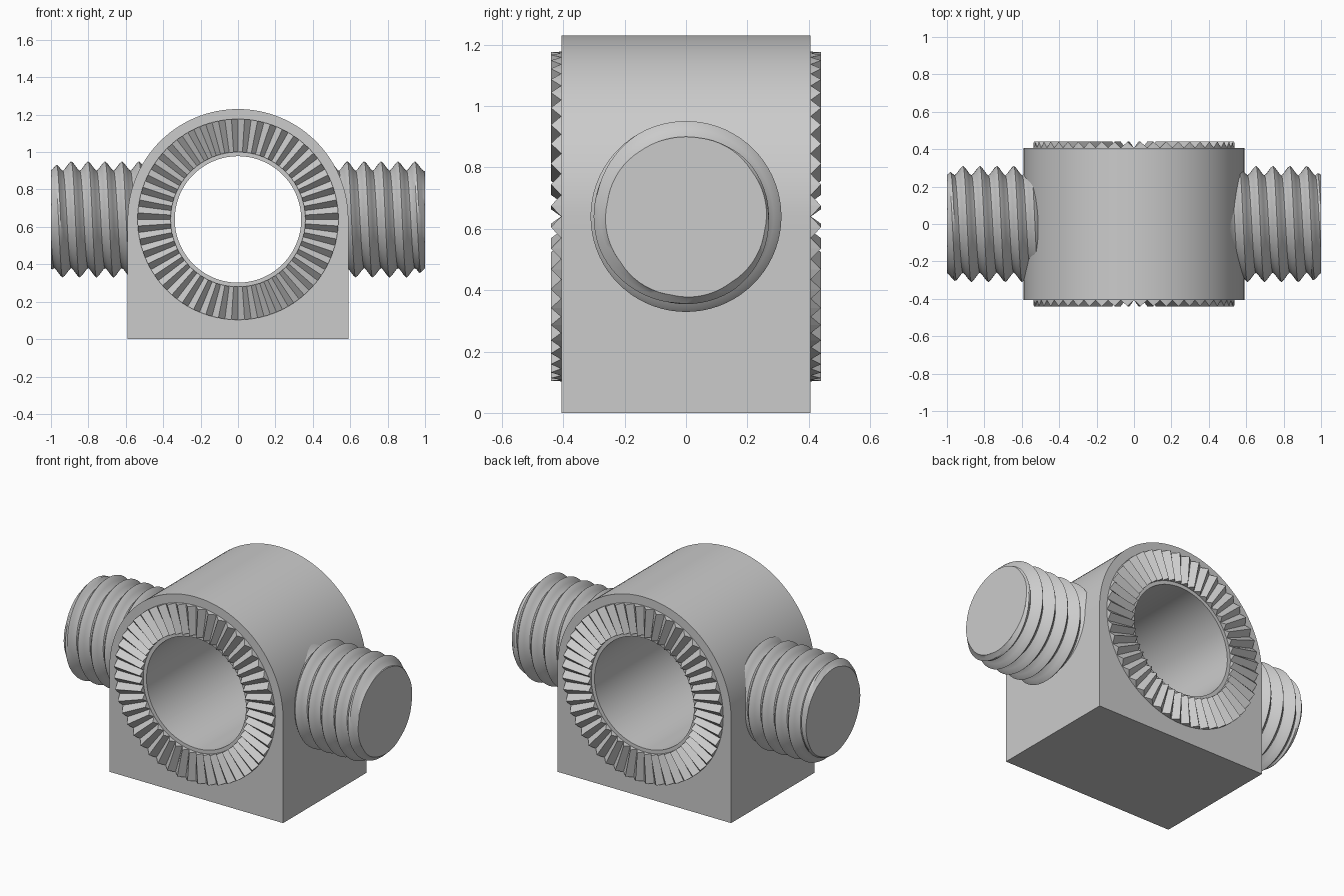
import bpy, bmesh, math

if "Cube" in bpy.data.objects:
    bpy.data.objects.remove(bpy.data.objects["Cube"], do_unlink=True)

AXIS_Z = 0.64      # height of bore and stud axes
HALF_W = 0.59      # half width and arch radius
HALF_D = 0.405     # half depth of the block
TAU = 2 * math.pi

metal = bpy.data.materials.new("plain grey")
metal.use_nodes = True
grey = (0.6, 0.6, 0.6, 1)
metal.diffuse_color = grey
metal.node_tree.nodes["Principled BSDF"].inputs["Base Color"].default_value = grey


def finish(name, bm, smooth=True):
    bmesh.ops.recalc_face_normals(bm, faces=bm.faces)
    mesh = bpy.data.meshes.new(name)
    bm.to_mesh(mesh)
    bm.free()
    mesh.materials.append(metal)
    obj = bpy.data.objects.new(name, mesh)
    bpy.context.collection.objects.link(obj)
    if smooth:
        bpy.ops.object.select_all(action="DESELECT")
        obj.select_set(True)
        bpy.context.view_layer.objects.active = obj
        bpy.ops.object.shade_smooth_by_angle(angle=math.radians(25))
    return obj


def closed_loops(loops):
    """Join closed loops of points, the last back to the first, into a tube."""
    bm = bmesh.new()
    rows = [[bm.verts.new(p) for p in loop] for loop in loops]
    n = len(rows[0])
    for k, row in enumerate(rows):
        nxt = rows[(k + 1) % len(rows)]
        for i in range(n):
            j = (i + 1) % n
            bm.faces.new((row[i], row[j], nxt[j], nxt[i]))
    return bm


def polar(r, a, y):
    return (r * math.cos(a), y, AXIS_Z + r * math.sin(a))


# Arched block with a through bore
def arch_radius(a):
    c, s = abs(math.cos(a)), math.sin(a)
    if s >= 0:
        return HALF_W
    return min(HALF_W / max(c, 1e-6), AXIS_Z / -s)


corner = math.atan2(AXIS_Z, HALF_W)
angles = sorted([TAU * i / 128 for i in range(128)] + [math.pi + corner, TAU - corner])
outer = [[polar(arch_radius(a), a, y) for a in angles] for y in (-HALF_D, HALF_D)]
bore = [[polar(0.338, a, y) for a in angles] for y in (HALF_D, -HALF_D)]
finish("arched_block", closed_loops(outer + bore))


# Radial serration ring on each face
def serration(name, side, teeth=48):
    steps = [TAU * i / (2 * teeth) for i in range(2 * teeth)]
    base = side * (HALF_D - 0.01)
    tips = [side * (HALF_D + (0.035 if i % 2 else 0.002)) for i in range(2 * teeth)]
    loops = [[polar(r, a, base) for a in steps] for r in (0.36, 0.537)]
    loops += [[polar(r, a, y) for a, y in zip(steps, tips)] for r in (0.537, 0.36)]
    finish(name, closed_loops(loops), smooth=False)


serration("front_serration", -1)
serration("back_serration", 1)


# Threaded stud with a chamfered end
def threaded_stud(name, side, crest, pitch=0.0905, root=0.26, depth=0.051):
    segs, per = 72, 8
    inner, end = 0.41, 1.0
    low = min(side * inner, side * end)
    turns_before = math.ceil((crest - low) / pitch) + 2
    first = crest - turns_before * pitch
    rows = per * 11
    bm = bmesh.new()
    grid = []
    for i in range(segs + 1):
        a = TAU * i / segs
        line = []
        for j in range(rows + 1):
            x = first + pitch * (j / per + i / segs)
            tri = abs((j % per) / per - 0.5) * 2
            r = root + depth * min(1, max(0, tri * 1.2 - 0.1))
            r = min(r, root + max(0, end - abs(x)) * 1.1)
            line.append(bm.verts.new((x, r * math.cos(a), AXIS_Z + r * math.sin(a))))
        grid.append(line)
    for p, q in zip(grid, grid[1:]):
        for j in range(rows):
            bm.faces.new((p[j], p[j + 1], q[j + 1], q[j]))
    bmesh.ops.remove_doubles(bm, verts=bm.verts, dist=1e-5)
    # Trim both ends square and cap them
    for x, way in ((side * end, side), (side * inner, -side)):
        geom = bm.verts[:] + bm.edges[:] + bm.faces[:]
        cut = bmesh.ops.bisect_plane(bm, geom=geom, dist=1e-6, plane_co=(x, 0, 0),
                                     plane_no=(way, 0, 0), clear_outer=True)
        rim = [e for e in cut["geom_cut"] if isinstance(e, bmesh.types.BMEdge)]
        bmesh.ops.edgeloop_fill(bm, edges=rim)
    finish(name, bm)


threaded_stud("left_threaded_stud", 1, 0.9235)
threaded_stud("right_threaded_stud", -1, -0.9145)
